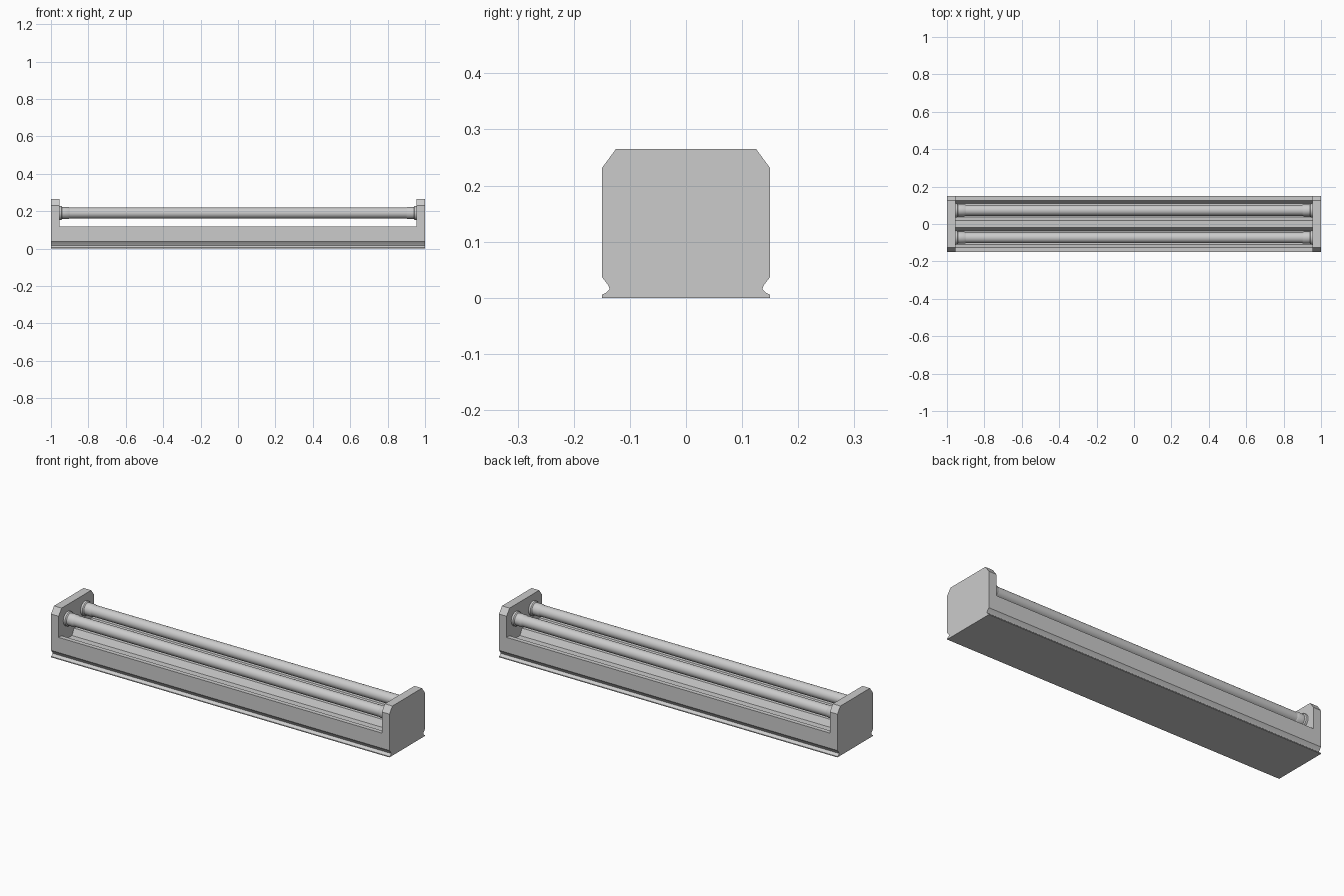
import bpy, bmesh, math
from mathutils import Matrix, Vector

if "Cube" in bpy.data.objects:
    bpy.data.objects.remove(bpy.data.objects["Cube"])


def finish(name, bm):
    bmesh.ops.recalc_face_normals(bm, faces=bm.faces)
    mesh = bpy.data.meshes.new(name)
    bm.to_mesh(mesh)
    bm.free()
    obj = bpy.data.objects.new(name, mesh)
    bpy.context.collection.objects.link(obj)
    bpy.ops.object.select_all(action='DESELECT')
    obj.select_set(True)
    bpy.context.view_layer.objects.active = obj
    bpy.ops.object.shade_smooth_by_angle(angle=math.radians(35))
    return obj


def extrude_profile(name, half, x0, x1):
    """Mirror a half (y, z) profile across y = 0 and extrude it along x."""
    pts = half + [(-y, z) for y, z in reversed(half)]
    bm = bmesh.new()
    face = bm.faces.new([bm.verts.new((x0, y, z)) for y, z in pts])
    ext = bmesh.ops.extrude_face_region(bm, geom=[face])
    verts = [v for v in ext['geom'] if isinstance(v, bmesh.types.BMVert)]
    bmesh.ops.translate(bm, verts=verts, vec=(x1 - x0, 0, 0))
    return finish(name, bm)


def lathe_x(name, profile, centre, sides=32):
    """Revolve (x, radius) points around an axis parallel to x."""
    bm = bmesh.new()
    rings = []
    for x, r in profile:
        rings.append([bm.verts.new((x, centre[0] + r * math.cos(2 * math.pi * i / sides),
                                    centre[1] + r * math.sin(2 * math.pi * i / sides)))
                      for i in range(sides)])
    for a, b in zip(rings, rings[1:]):
        for i in range(sides):
            j = (i + 1) % sides
            bm.faces.new((a[i], a[j], b[j], b[i]))
    bm.faces.new(rings[0])
    bm.faces.new(rings[-1])
    return finish(name, bm)


END = 0.955
# lower side with the groove, shared by the housing and end plates
groove = [(0.15, 0), (0.15, 0.005), (0.141, 0.01), (0.136, 0.016),
          (0.139, 0.023), (0.15, 0.037)]

# housing with two shallow reflector troughs
trough = [(0.15, 0.118), (0.126, 0.118), (0.11, 0.085), (0.037, 0.085), (0.02, 0.118)]
extrude_profile("housing", groove + trough, -END, END)

# end plates with clipped upper corners
plate = groove + [(0.15, 0.231), (0.125, 0.265)]
extrude_profile("end_plate_left", plate, -1, -END)
extrude_profile("end_plate_right", plate, END, 1)

# two lamp tubes with sockets and end caps
for side, y in (("front", -0.073), ("back", 0.073)):
    lathe_x(side + "_tube", [(-0.91, 0.029), (0.91, 0.029)], (y, 0.19))
    for end, s in (("left", -1), ("right", 1)):
        lathe_x(f"{side}_cap_{end}",
                [(s * x, r) for x, r in ((0.96, 0.039), (0.945, 0.037), (0.94, 0.032),
                                         (0.906, 0.032), (0.9, 0.029))], (y, 0.19))
